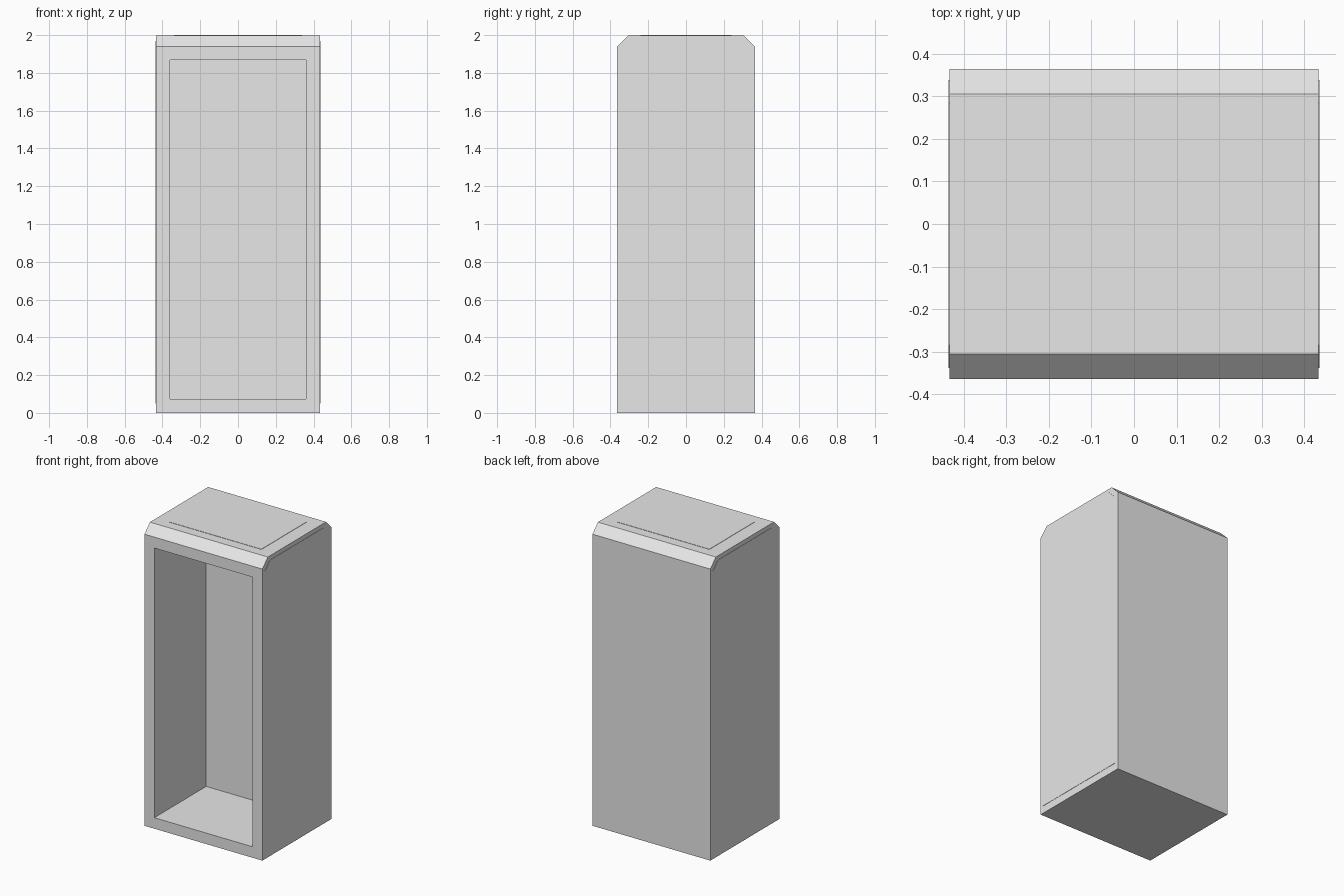
import bpy
import bmesh
from mathutils import Vector

cube = bpy.data.objects.get("Cube")
if cube:
    bpy.data.objects.remove(cube, do_unlink=True)

HALF_W, HALF_D, HEIGHT = 0.436, 0.364, 2.0
CHAMFER = 0.058
FRAME = 0.073        # border around the front opening
CAVITY = 0.545       # depth of the opening
RAISE = 0.002        # how far the thin panels stand proud

grey = bpy.data.materials.new("light_grey")
grey.use_nodes = True
grey.diffuse_color = (0.8, 0.8, 0.8, 1)
grey.node_tree.nodes["Principled BSDF"].inputs["Base Color"].default_value = (0.8, 0.8, 0.8, 1)


def chamfered_profile(half_depth, bottom, top, cut):
    """Upright outline in y and z with both top corners cut off."""
    return [(-half_depth, bottom), (half_depth, bottom), (half_depth, top - cut),
            (half_depth - cut, top), (cut - half_depth, top), (-half_depth, top - cut)]


def prism(profile, x0, x1):
    """Extrude a y-z outline from x0 to x1."""
    bm = bmesh.new()
    face = bm.faces.new([bm.verts.new((x0, y, z)) for y, z in profile])
    result = bmesh.ops.extrude_face_region(bm, geom=[face], use_keep_orig=True)
    moved = [v for v in result["geom"] if isinstance(v, bmesh.types.BMVert)]
    bmesh.ops.translate(bm, verts=moved, vec=(x1 - x0, 0, 0))
    bmesh.ops.recalc_face_normals(bm, faces=bm.faces[:])
    return bm


def add_object(name, bm):
    mesh = bpy.data.meshes.new(name)
    bm.to_mesh(mesh)
    bm.free()
    mesh.materials.append(grey)
    obj = bpy.data.objects.new(name, mesh)
    bpy.context.collection.objects.link(obj)
    return obj


# Cabinet shell with a deep opening pushed into the front face
body_w, body_top = HALF_W - RAISE, HEIGHT - RAISE
body = prism(chamfered_profile(HALF_D, 0, body_top, CHAMFER), -body_w, body_w)
body.normal_update()
front = min(body.faces, key=lambda f: f.normal.dot(Vector((0, 1, 0))))
bmesh.ops.inset_region(body, faces=[front], thickness=FRAME, use_even_offset=True)
opening = bmesh.ops.extrude_discrete_faces(body, faces=[front])["faces"][0]
bmesh.ops.translate(body, verts=opening.verts[:], vec=(0, CAVITY, 0))
add_object("cabinet_shell", body)

# Thin raised panels on both sides
side_profile = chamfered_profile(0.338, 0.05, 1.97, 0.054)
for name, sign in (("left_panel", 1), ("right_panel", -1)):
    add_object(name, prism(side_profile, sign * (body_w - RAISE), sign * HALF_W))

# Thin raised panel on top
top_profile = [(-0.24, body_top - RAISE), (0.24, body_top - RAISE),
               (0.24, HEIGHT), (-0.24, HEIGHT)]
add_object("top_panel", prism(top_profile, -0.34, 0.34))
